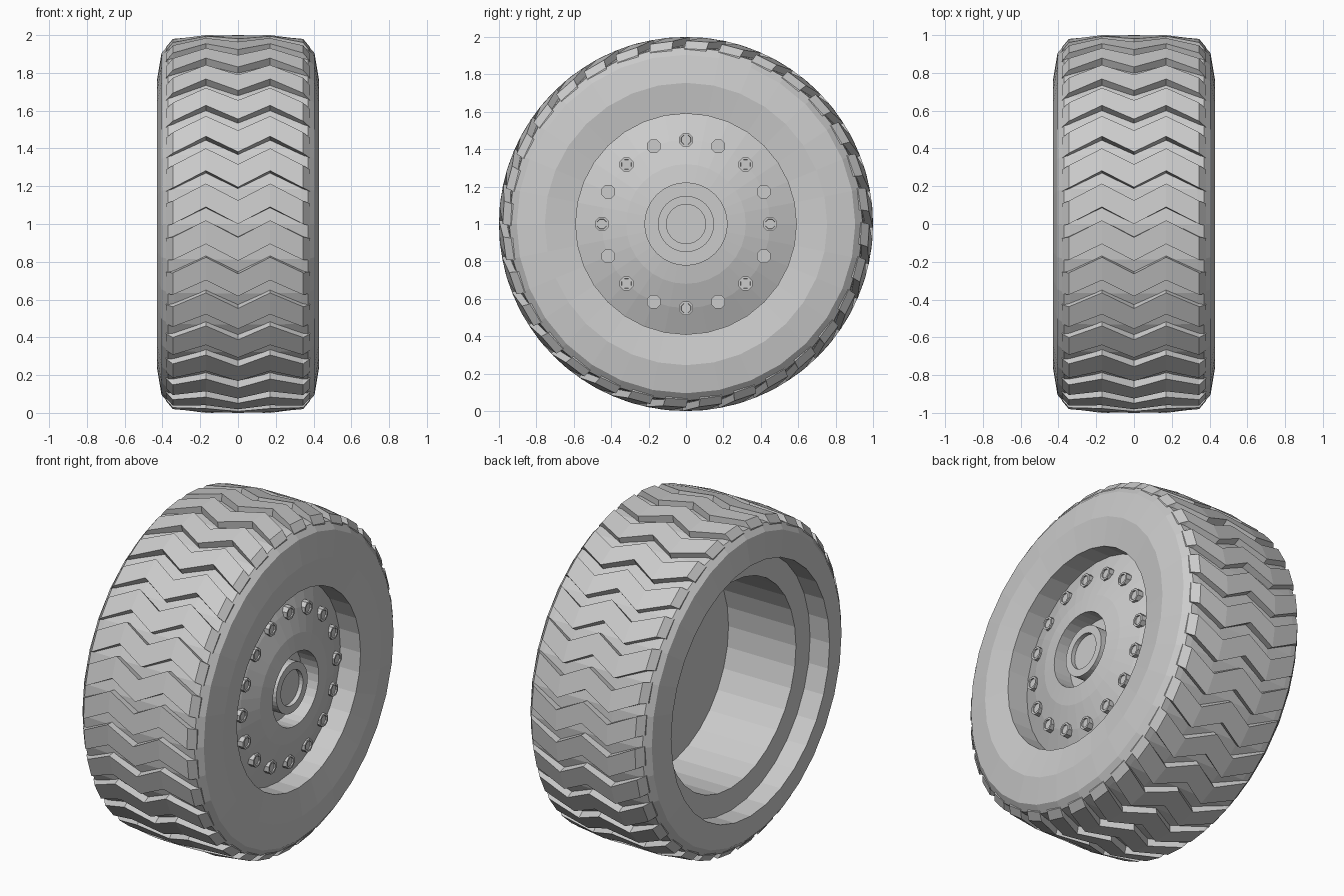
import bpy, bmesh, math

if "Cube" in bpy.data.objects:
    bpy.data.objects.remove(bpy.data.objects["Cube"])

SEG = 32          # facets around the wheel
LUGS = 32         # tread blocks around the wheel
CZ = 1.0          # axle height


def point(x, r, a):
    # angle 0 is the front, a quarter turn is the top
    return (x, -r * math.cos(a), CZ + r * math.sin(a))


def finish(name, bm):
    bmesh.ops.recalc_face_normals(bm, faces=bm.faces[:])
    mesh = bpy.data.meshes.new(name)
    bm.to_mesh(mesh)
    bm.free()
    ob = bpy.data.objects.new(name, mesh)
    bpy.context.collection.objects.link(ob)
    return ob


def lathe(name, profile, closed=True, seg=SEG):
    # spin an (x, radius) profile around the axle
    bm = bmesh.new()
    rings = []
    for x, r in profile:
        if r == 0:
            rings.append([bm.verts.new(point(x, 0, 0))] * seg)
        else:
            rings.append([bm.verts.new(point(x, r, 2 * math.pi * i / seg))
                          for i in range(seg)])
    n = len(rings)
    for k in range(n if closed else n - 1):
        a, b = rings[k], rings[(k + 1) % n]
        for i in range(seg):
            j = (i + 1) % seg
            vs = list(dict.fromkeys((a[i], a[j], b[j], b[i])))
            if len(vs) > 2:
                bm.faces.new(vs)
    return finish(name, bm)


# Tyre carcass, open stepped barrel on the inner side
lathe("tyre", [
    (-0.43, 0.755), (-0.405, 0.905), (-0.37, 0.945),
    (-0.335, 0.95), (-0.17, 0.96), (0.17, 0.96), (0.335, 0.95),
    (0.37, 0.945), (0.405, 0.905), (0.43, 0.755), (0.405, 0.59),
    (0.27, 0.59), (0.15, 0.62), (-0.30, 0.62), (-0.30, 0.755)])

# Zigzag tread blocks: x, top radius, base radius, angular offset
bm = bmesh.new()
pitch = 2 * math.pi / LUGS
width = pitch * 0.64
half = [(0.0, 1.0, 0.953, 0.0), (0.17, 1.0, 0.953, 0.09),
        (0.345, 0.98, 0.94, 0.0), (0.38, 0.938, 0.925, -0.01)]
section = [(-x, t, b, o) for x, t, b, o in half[:0:-1]] + half
for n in range(LUGS):
    rows = []
    for x, top, base, off in section:
        a = n * pitch + off
        rows.append([bm.verts.new(point(x, r, ang)) for r, ang in (
            (base, a), (top, a), (top, a + width), (base, a + width))])
    for p, q in zip(rows, rows[1:]):
        for i in range(3):
            bm.faces.new((p[i], p[i + 1], q[i + 1], q[i]))
    bm.faces.new(rows[0])
    bm.faces.new(rows[-1][::-1])
finish("tread_blocks", bm)

# Dished wheel disc with a hollow hub
lathe("wheel_disc", [
    (0.15, 0.0), (0.15, 0.62), (0.27, 0.59), (0.33, 0.45),
    (0.37, 0.32), (0.385, 0.22), (0.27, 0.22), (0.27, 0.0)], closed=False)

# Axle cap inside the hub
lathe("axle_cap", [
    (0.27, 0.15), (0.36, 0.15), (0.36, 0.105),
    (0.335, 0.105), (0.335, 0.0)], closed=False)

# Ring of low eight-sided wheel nuts with recessed centres
bm = bmesh.new()
NUTS = 16
for n in range(NUTS):
    a = 2 * math.pi * n / NUTS
    _, cy, cz = point(0, 0.45, a)
    loops = []
    for x, r in ((0.315, 0.04), (0.352, 0.04), (0.352, 0.028), (0.344, 0.027)):
        loops.append([bm.verts.new((x, cy + r * math.cos(t), cz + r * math.sin(t)))
                      for t in (math.pi * (k + 0.5) / 4 for k in range(8))])
    for p, q in zip(loops, loops[1:]):
        for i in range(8):
            j = (i + 1) % 8
            bm.faces.new((p[i], p[j], q[j], q[i]))
    bm.faces.new(loops[-1])
finish("wheel_nuts", bm)
